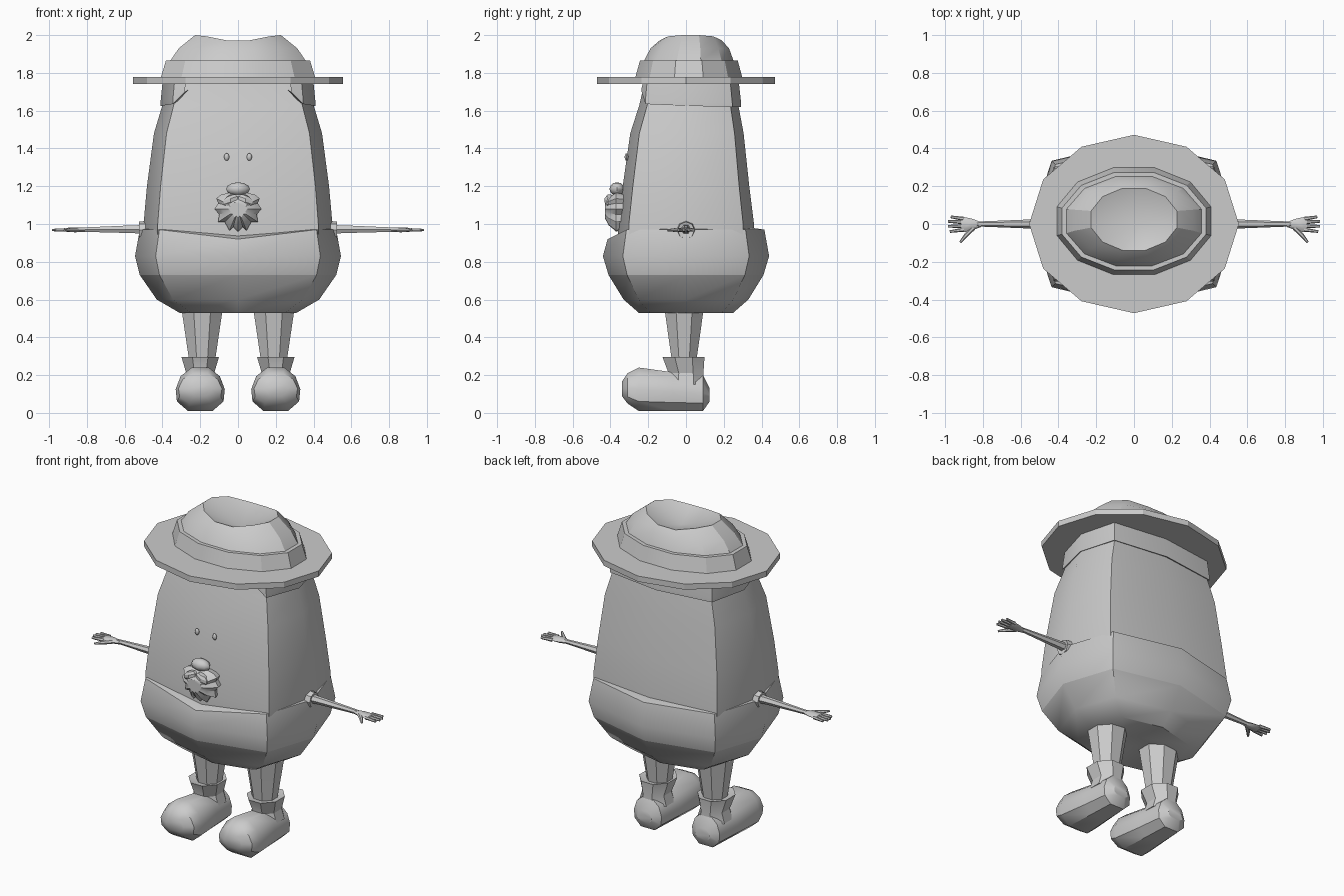
import bpy, bmesh, math
from mathutils import Vector

cube = bpy.data.objects.get("Cube")
if cube:
    bpy.data.objects.remove(cube)

GREY = (0.6, 0.6, 0.6, 1)
grey = bpy.data.materials.new("light grey")
grey.use_nodes = True
grey.diffuse_color = GREY
grey.node_tree.nodes["Principled BSDF"].inputs["Base Color"].default_value = GREY


def finish(name, bm, angle=35, sharp_z=None):
    bmesh.ops.recalc_face_normals(bm, faces=bm.faces)
    me = bpy.data.meshes.new(name)
    bm.to_mesh(me)
    bm.free()
    me.materials.append(grey)
    ob = bpy.data.objects.new(name, me)
    bpy.context.collection.objects.link(ob)
    bpy.ops.object.select_all(action='DESELECT')
    ob.select_set(True)
    bpy.context.view_layer.objects.active = ob
    bpy.ops.object.shade_smooth_by_angle(angle=math.radians(angle))
    if sharp_z is not None:
        for e in me.edges:
            if all(abs(me.vertices[v].co.z - sharp_z) < 0.001 for v in e.vertices):
                e.use_edge_sharp = True
    return ob


def loft(bm, rings, caps=True, closed=True):
    """Skin a list of point rings."""
    vs = [[bm.verts.new(p) for p in r] for r in rings]
    n = len(vs[0])
    for a, b in zip(vs, vs[1:]):
        for i in range(n if closed else n - 1):
            j = (i + 1) % n
            bm.faces.new((a[i], a[j], b[j], b[i]))
    if caps:
        bm.faces.new(vs[0])
        bm.faces.new(vs[-1])
    return vs


def octagon(z, x, y, cy, kx, ky):
    """Rounded box section: four mid points and four corners."""
    pts = [(0, -1), (kx, -ky), (1, 0), (kx, ky), (0, 1), (-kx, ky), (-1, 0), (-kx, -ky)]
    return [Vector((a * x, cy + b * y, z)) for a, b in pts]


def ellipse(z, x, y, n, cx=0, cy=0, turn=0.0):
    return [Vector((cx + x * math.cos(math.tau * (i + turn) / n),
                    cy + y * math.sin(math.tau * (i + turn) / n), z)) for i in range(n)]


def limb(bm, path, n=6):
    """Tapered tube through (point, radius) stations in the xy plane."""
    d = (Vector(path[-1][0]) - Vector(path[0][0])).normalized()
    side = d.cross(Vector((0, 0, 1))).normalized()
    up = side.cross(d)
    loft(bm, [[Vector(p) + r * (side * math.cos(math.tau * i / n) + up * math.sin(math.tau * i / n))
               for i in range(n)] for p, r in path])


# Tapering head and torso
bm = bmesh.new()
loft(bm, [octagon(z, x, y, cy, 0.85, 0.84) for z, x, y, cy in (
    (0.9, 0.5, 0.36, 0), (1.0, 0.5, 0.36, 0), (1.2, 0.482, 0.335, 0),
    (1.48, 0.445, 0.3, 0.005), (1.63, 0.4, 0.262, 0.015), (1.77, 0.375, 0.235, 0.02))])
finish("torso", bm)

# Trousers with a dip at the front of the waist
bm = bmesh.new()
rings = [octagon(z, x, y, 0, 0.8, 0.76) for z, x, y in (
    (0.55, 0.06, 0.05), (0.53, 0.31, 0.25), (0.6, 0.43, 0.33), (0.73, 0.52, 0.41),
    (0.83, 0.545, 0.44), (0.97, 0.52, 0.415), (0.98, 0.48, 0.35))]
rings[-2][0].z -= 0.05
rings[-1][0].z -= 0.04
loft(bm, rings)
finish("trousers", bm, 40, 0.73)

# Hair strip round the sides and back of the head
bm = bmesh.new()
half = [(0.28, -0.235, 1.7), (0.345, -0.215, 1.635), (0.41, 0.015, 1.625), (0.35, 0.245, 1.62), (0, 0.292, 1.62)]
low = [Vector(p) for p in half] + [Vector((-x, y, z)) for x, y, z in half[-2::-1]]
loft(bm, [[Vector((p.x * 0.94, p.y * 0.92, p.z + 0.01)) for p in low], low,
          [p + Vector((0, 0, 0.02)) for p in low],
          [Vector((p.x * 0.97, p.y * 0.95, 1.77)) for p in low]], False, False)
finish("hair", bm)

# Hat brim
bm = bmesh.new()
loft(bm, [ellipse(z, 0.555, 0.472, 12) for z in (1.742, 1.777)])
finish("hat_brim", bm, 25)

# Hat crown with a pinched top
bm = bmesh.new()
rings = [ellipse(z, x, y, 12, 0, cy, 0.5) for z, x, y, cy in (
    (1.77, 0.425, 0.295, 0.015), (1.865, 0.395, 0.268, 0.015), (1.865, 0.37, 0.245, 0.015),
    (1.93, 0.325, 0.215, 0.02), (1.985, 0.235, 0.17, 0.025))]
for p in rings[-1]:
    p.z = 1.965 + 0.04 * min(1, abs(p.x) / 0.2) - 0.005
top = loft(bm, rings, False)[-1]
dip = bm.verts.new((0.03, 0, 1.91))
for i, v in enumerate(top):
    bm.faces.new((v, top[(i + 1) % len(top)], dip))
finish("hat_crown", bm, 25)

# Face: eyes, nose
for s, side in ((-1, "right"), (1, "left")):
    bm = bmesh.new()
    bmesh.ops.create_uvsphere(bm, u_segments=8, v_segments=6, radius=1)
    for v in bm.verts:
        v.co = Vector((s * 0.06 + v.co.x * 0.014, -0.315 + v.co.y * 0.01, 1.355 + v.co.z * 0.02))
    finish(side + "_eye", bm, 50)

bm = bmesh.new()
bmesh.ops.create_uvsphere(bm, u_segments=8, v_segments=6, radius=1)
for v in bm.verts:
    v.co = Vector((v.co.x * 0.063, -0.365 + v.co.y * 0.04, 1.185 + v.co.z * 0.036))
finish("nose", bm, 50)

# Beard: spiky outline bulging forward
bm = bmesh.new()
half = [(0.05, 1.165), (0.09, 1.155), (0.115, 1.135), (0.105, 1.11), (0.125, 1.08), (0.1, 1.05),
        (0.105, 1.01), (0.07, 1.01), (0.045, 0.965), (0.025, 0.985)]
outline = half + [(0, 0.96)] + [(-x, z) for x, z in reversed(half)]
loft(bm, [[Vector((x * k, y, 1.08 + (z - 1.08) * k)) for x, z in outline]
          for k, y in ((0.9, -0.32), (1, -0.37), (0.72, -0.41), (0.4, -0.43))])
finish("beard", bm, 30)

# Moustache tufts
for s, side in ((-1, "right"), (1, "left")):
    bm = bmesh.new()
    bmesh.ops.create_uvsphere(bm, u_segments=6, v_segments=5, radius=1)
    for v in bm.verts:
        v.co = Vector((s * 0.04 + v.co.x * 0.045, -0.405 + v.co.y * 0.028,
                       1.125 + v.co.z * 0.03 - s * v.co.x * 0.015))
    finish(side + "_moustache", bm, 30)

# Limbs, built once per side
for s, side in ((-1, "right"), (1, "left")):
    bm = bmesh.new()
    loft(bm, [ellipse(z, r, r * 0.95, 8, s * 0.19, -0.01, 0.5) for z, r in ((0.56, 0.12), (0.5, 0.11), (0.25, 0.07))])
    finish(side + "_leg", bm, 30)

    # Boot cuff and foot
    bm = bmesh.new()
    loft(bm, [ellipse(z, x, y, 8, s * 0.2, cy, 0.5) for z, x, y, cy in (
        (0.15, 0.1, 0.105, 0), (0.21, 0.08, 0.1, 0), (0.295, 0.107, 0.12, -0.013), (0.285, 0.07, 0.075, -0.01))])
    finish(side + "_boot_cuff", bm, 30)

    bm = bmesh.new()
    foot = []
    for y, w, z0, z1 in ((0.125, 0.05, 0.06, 0.13), (0.09, 0.095, 0.01, 0.2), (-0.07, 0.11, 0.01, 0.215),
                         (-0.25, 0.13, 0.01, 0.24), (-0.31, 0.115, 0.05, 0.21), (-0.34, 0.06, 0.09, 0.165)):
        prof = [(0.5, 0), (0.95, 0.22), (1, 0.5), (0.8, 0.8), (0.35, 1)]
        prof += [(-a, b) for a, b in reversed(prof)]
        foot.append([Vector((s * 0.2 + a * w, y, z0 + b * (z1 - z0))) for a, b in prof])
    loft(bm, foot)
    finish(side + "_boot", bm, 35)

    # Arm, palm, fingers and thumb
    bm = bmesh.new()
    z = 0.972
    limb(bm, [((s * 0.45, 0, z), 0.028), ((s * 0.6, 0, z), 0.022), ((s * 0.83, 0, z - 0.002), 0.013)])
    palm = [(0.81, 0.013, 0.012), (0.86, 0.032, 0.015), (0.9, 0.04, 0.013), (0.915, 0.036, 0.01)]
    loft(bm, [[Vector((s * x, -0.003 + w * math.cos(math.tau * i / 6), z - 0.003 + t * math.sin(math.tau * i / 6)))
               for i in range(6)] for x, w, t in palm])
    for y0, y1, end in ((0.027, 0.038, 0.97), (0.009, 0.014, 0.985), (-0.011, -0.012, 0.985), (-0.03, -0.04, 0.975)):
        limb(bm, [((s * 0.9, y0, z - 0.003), 0.011), ((s * end, y1, z - 0.004), 0.007)])
    limb(bm, [((s * 0.85, -0.02, z - 0.003), 0.013), ((s * 0.89, -0.06, z - 0.004), 0.011),
              ((s * 0.92, -0.097, z - 0.005), 0.006)])
    finish(side + "_arm", bm, 40)

    # Sleeve opening
    bm = bmesh.new()
    limb(bm, [((s * 0.44, 0, z - 0.005), 0.055), ((s * 0.525, 0, z - 0.005), 0.045), ((s * 0.52, 0, z - 0.005), 0.028)], 8)
    finish(side + "_sleeve", bm, 30)
